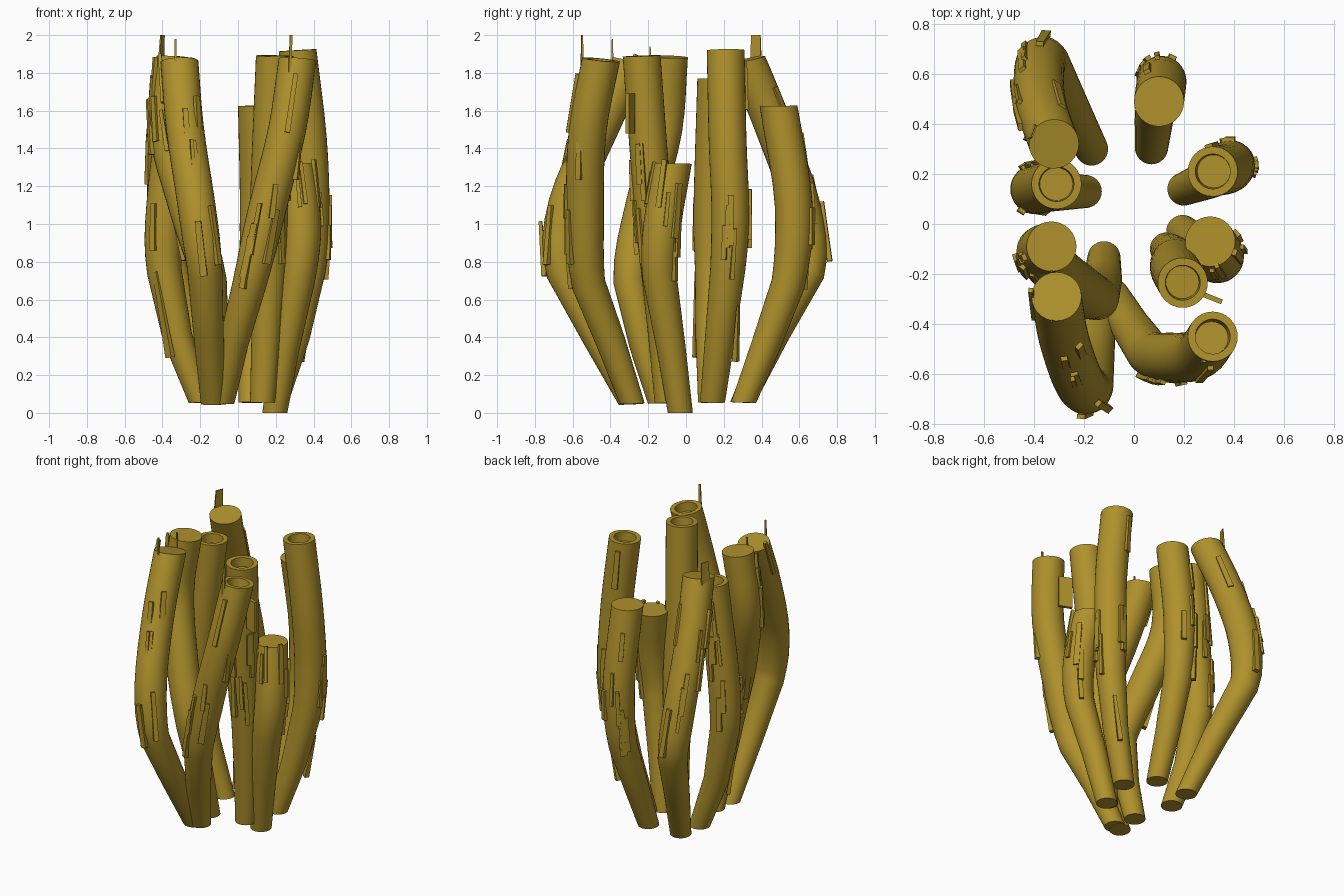
import bpy, bmesh, math, random
from mathutils import Vector, Matrix

if "Cube" in bpy.data.objects:
    bpy.data.objects.remove(bpy.data.objects["Cube"])

random.seed(11)
mat = bpy.data.materials.new("straw")
mat.diffuse_color = (0.43, 0.285, 0.025, 1)
mat.use_nodes = True
mat.node_tree.nodes["Principled BSDF"].inputs["Base Color"].default_value = mat.diffuse_color
SIDES = 32


def curve_points(pts, sub=4):
    # Catmull-Rom through the control points
    p = [Vector(q) for q in pts]
    p = [2 * p[0] - p[1]] + p + [2 * p[-1] - p[-2]]
    out = []
    for i in range(1, len(p) - 2):
        a, b, c, d = p[i - 1:i + 3]
        n = 1 if i < 3 else sub        # straight segments near the foot
        for k in range(n):
            t = k / n
            out.append(0.5 * (2 * b + (c - a) * t + (2 * a - 5 * b + 4 * c - d) * t * t
                              + (3 * b - a - 3 * c + d) * t ** 3))
    return out + [p[-2]]


def finish(bm, name, smooth):
    bmesh.ops.recalc_face_normals(bm, faces=bm.faces)
    me = bpy.data.meshes.new(name)
    bm.to_mesh(me)
    bm.free()
    ob = bpy.data.objects.new(name, me)
    bpy.context.collection.objects.link(ob)
    me.materials.append(mat)
    if smooth:
        bpy.context.view_layer.objects.active = ob
        ob.select_set(True)
        bpy.ops.object.shade_smooth_by_angle(angle=math.radians(30))
        ob.select_set(False)


def radius(z):
    return 0.066 + 0.034 * min(1, max(0, (z - 0.05) / 0.9))


def stalk(name, pts, hollow):
    path = curve_points(pts)
    bm = bmesh.new()
    rings = []

    def ring(c, t, r):
        q = Vector((0, 0, 1)).rotation_difference(t)
        rings.append([bm.verts.new(c + q @ Vector((r * math.cos(a), r * math.sin(a), 0)))
                      for a in (2 * math.pi * k / SIDES for k in range(SIDES))])

    up = Vector((0, 0, 1))
    n = len(path) - 1
    for i, c in enumerate(path):
        t = (path[min(i + 1, n)] - path[max(i - 1, 0)]).normalized()
        if i == 0 or (i == n and c.z < 1.8):
            t = (t * 0.1 + up).normalized()   # nearly level cut ends
        elif i == n:
            t = (t * 0.5 + up * 0.5).normalized()
        ring(c, t, radius(c.z))
    if hollow:
        top = path[-1]
        ring(top, t, 0.07)
        ring(top - t * 0.06, t, 0.066)
    for a, b in zip(rings, rings[1:]):
        for k in range(SIDES):
            j = (k + 1) % SIDES
            bm.faces.new((a[k], a[j], b[j], b[k]))
    bm.faces.new(rings[0])
    bm.faces.new(rings[-1])
    finish(bm, name, True)
    return path


def splinter(name, center, out, tilt, length, width=0.045, depth=0.024, tip=0.3):
    # thin straight sliver, partly sunk in the stalk, narrowing to its upper end
    out = Vector((out[0], out[1], 0)).normalized()
    z = (Vector((0, 0, 1)) + Vector(tilt)).normalized()
    y = z.cross(out).normalized()
    x = y.cross(z)
    m = Matrix((x, y, z)).transposed().to_4x4()
    bm = bmesh.new()
    bmesh.ops.create_cube(bm, size=1)
    for v in bm.verts:
        if v.co.z > 0:
            v.co.x *= tip
            v.co.y *= (1 + tip) / 2
    bmesh.ops.transform(bm, verts=bm.verts, matrix=Matrix.Translation(center) @ m
                        @ Matrix.Diagonal((depth, width, length, 1)))
    finish(bm, name, False)


# name, path control points, hollow top
STALKS = [
    ("back_left", [(-.17, .30, .055), (-.26, .47, .42), (-.35, .645, .75), (-.38, .61, 1.1),
                   (-.37, .47, 1.5), (-.32, .32, 1.87)], False),
    ("back", [(.07, .305, .055), (.08, .42, .35), (.10, .54, .68), (.11, .57, 1.1), (.10, .49, 1.625)], False),
    ("right_back", [(.20, .14, .055), (.30, .18, .4), (.37, .22, .75), (.385, .235, 1.05),
                    (.37, .22, 1.45), (.315, .21, 1.92)], True),
    ("left_back", [(-.195, .13, .055), (-.32, .13, .4), (-.39, .14, .75), (-.385, .14, 1.1), (-.31, .16, 1.77)], True),
    ("right_short", [(.195, -.03, 0), (.25, -.08, .35), (.32, -.14, .72), (.34, -.125, 1.0), (.305, -.07, 1.32)], False),
    ("right_front", [(.13, -.10, .055), (.15, -.12, .4), (.165, -.145, .75), (.165, -.18, 1.15), (.195, -.235, 1.89)], True),
    ("front_right", [(-.085, -.285, .05), (-.02, -.40, .38), (.06, -.515, .68), (.16, -.535, 1.1),
                     (.26, -.52, 1.5), (.315, -.45, 1.87)], True),
    ("front_left", [(-.13, -.29, .045), (-.155, -.47, .4), (-.175, -.65, .75), (-.22, -.63, 1.1),
                    (-.28, -.46, 1.5), (-.31, -.29, 1.86)], False),
    ("left_front", [(-.12, -.135, .05), (-.125, -.22, .35), (-.15, -.295, .7), (-.27, -.22, 1.1),
                    (-.37, -.12, 1.5), (-.33, -.09, 1.885)], False),
]

for name, pts, hollow in STALKS:
    path = stalk(name + "_stalk", pts, hollow)
    # slivers scattered on the outward side of each stalk's upper part
    for k in range(7):
        i = random.randint(3, len(path) - 3)
        c = path[i].lerp(path[i + 1], random.random())
        a = math.atan2(c.y, c.x) + random.uniform(-1.4, 1.4)
        d = Vector((math.cos(a), math.sin(a), 0))
        t = (path[i + 1] - path[i - 1]) / (path[i + 1].z - path[i - 1].z)
        t = Vector((t.x, t.y, 0)) * random.uniform(0.4, 1.0)
        splinter(f"{name}_splinter_{k}", c + d * (radius(c.z) + .002), d, t, random.uniform(.18, .32),
                 random.uniform(.02, .04), .026, .7)

# larger slivers that rise past the tops or stand off the stalks
splinter("tall_splinter_left", (-.41, .37, 1.80), (-1, .4), (.05, 0, 0), .40, .08, .02)
splinter("tall_splinter_front", (-.33, -.39, 1.84), (0, -1), (0, 0, 0), .28, .015, .02)
splinter("tall_splinter_inner", (-.33, -.19, 1.83), (0, -1), (0, 0, 0), .22, .015, .02)
splinter("tall_splinter_right", (.275, -.55, 1.80), (.2, -1), (.03, 0, 0), .40, .02, .025)
splinter("standoff_plate", (.31, -.295, 1.585), (.4, 1), (0, 0, 0), .21, .09, .02, 1)
splinter("low_splinter_left", (-.40, .06, .52), (-1, -.8), (-.18, 0, 0), .46, .05, .025)
splinter("low_splinter_right", (.36, .27, .42), (.6, 1), (.2, .05, 0), .30, .03, .03)
